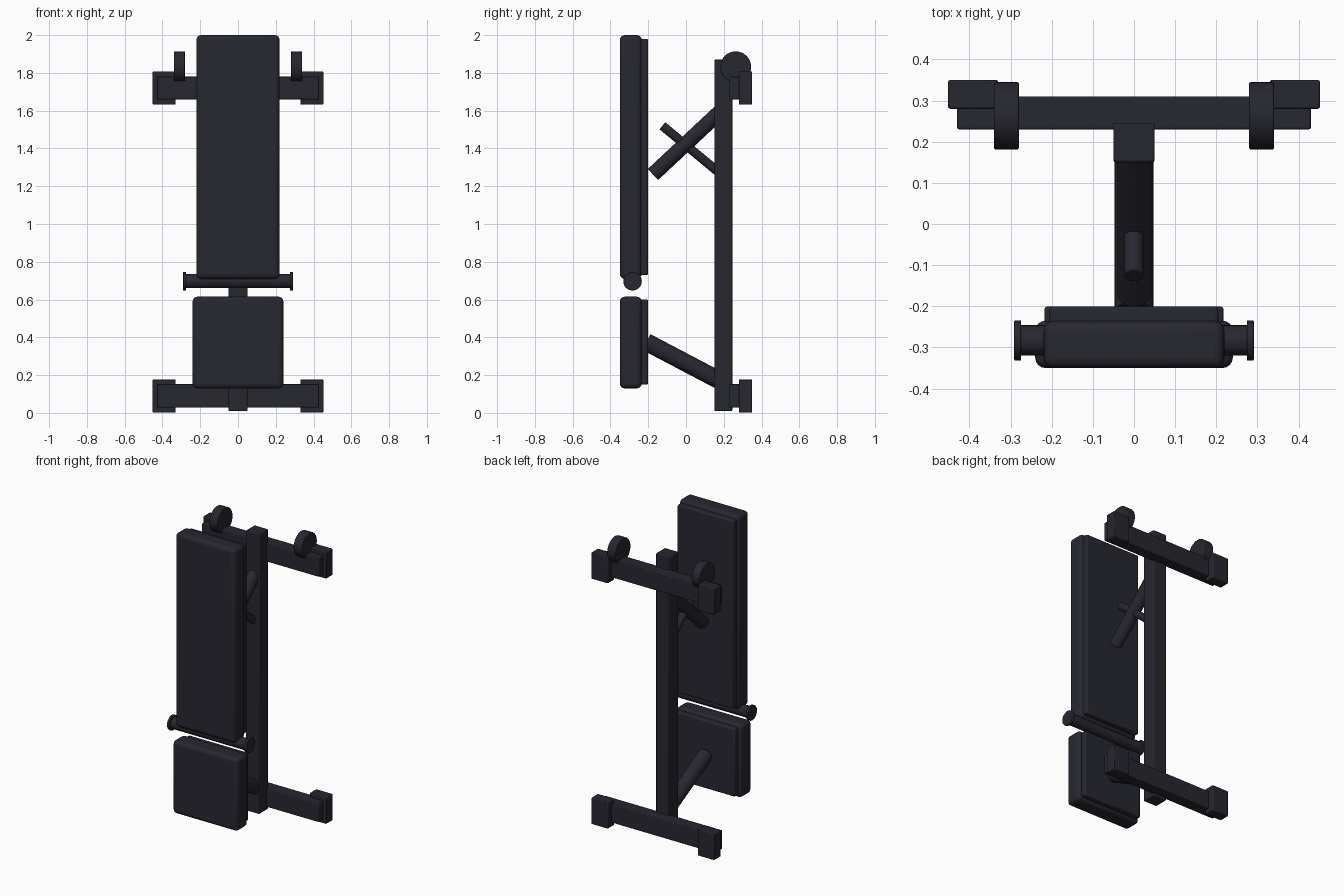
import bpy, math
from mathutils import Vector

if "Cube" in bpy.data.objects:
    bpy.data.objects.remove(bpy.data.objects["Cube"], do_unlink=True)

# One dark finish for frame and upholstery
dark = bpy.data.materials.new("charcoal")
dark.use_nodes = True
colour = (0.02, 0.02, 0.03, 1)
dark.diffuse_color = colour
dark.node_tree.nodes["Principled BSDF"].inputs["Base Color"].default_value = colour


def finish(ob, name, bevel, segments):
    ob.name = name
    ob.data.materials.append(dark)
    if bevel:
        mod = ob.modifiers.new("Rounded edges", "BEVEL")
        mod.width = bevel
        mod.segments = segments
        mod.limit_method = "ANGLE"
    bpy.ops.object.shade_smooth_by_angle(angle=math.radians(40))
    return ob


def box(name, x, y, z, bevel=0.005, segments=2):
    """Box from (min, max) pairs along each axis."""
    bpy.ops.mesh.primitive_cube_add(
        size=1, location=[(a + b) / 2 for a, b in (x, y, z)])
    ob = bpy.context.object
    ob.scale = [b - a for a, b in (x, y, z)]
    bpy.ops.object.transform_apply(location=False, rotation=False, scale=True)
    return finish(ob, name, bevel, segments)


def tube(name, start, end, radius, bevel=0.003):
    """Solid cylinder between two points."""
    a, b = Vector(start), Vector(end)
    bpy.ops.mesh.primitive_cylinder_add(
        vertices=32, radius=radius, depth=(b - a).length, location=(a + b) / 2)
    ob = bpy.context.object
    ob.rotation_euler = (b - a).to_track_quat("Z", "Y").to_euler()
    return finish(ob, name, bevel, 2)


# Upholstered pads with their backing boards
box("back_pad", (-0.22, 0.22), (-0.35, -0.235), (0.71, 2.0), 0.025, 4)
box("back_board", (-0.205, 0.205), (-0.245, -0.2), (0.73, 1.98), 0.008)
box("seat_pad", (-0.24, 0.24), (-0.35, -0.235), (0.13, 0.615), 0.025, 4)
box("seat_board", (-0.218, 0.218), (-0.245, -0.2), (0.15, 0.6), 0.008)

# Main beam and cross feet
box("main_beam", (-0.05, 0.05), (0.15, 0.245), (0.01, 1.87))
for label, z in (("lower", 0.09), ("upper", 1.72)):
    box(label + "_crossbar", (-0.43, 0.43), (0.23, 0.31), (z - 0.062, z + 0.062))
    for side, s in (("left", 1), ("right", -1)):
        box(f"{label}_{side}_foot", sorted((s * 0.33, s * 0.452)),
            (0.28, 0.35), (z - 0.088, z + 0.088))

# Transport wheels
for side, s in (("left", 1), ("right", -1)):
    tube(side + "_wheel", (s * 0.28, 0.263, 1.832), (s * 0.34, 0.263, 1.832), 0.082, 0.004)

# Struts between beam and pads
tube("seat_post", (0, -0.21, 0.375), (0, 0.19, 0.165), 0.047)
tube("back_brace", (0, -0.175, 1.262), (0, 0.19, 1.603), 0.04)
tube("adjustment_rod", (0, -0.125, 1.52), (0, 0.18, 1.268), 0.024)

# Roller between the pads with end flanges
tube("roller", (-0.28, -0.283, 0.697), (0.28, -0.283, 0.697), 0.037)
for side, s in (("left", 1), ("right", -1)):
    tube(side + "_roller_flange", (s * 0.274, -0.283, 0.697),
         (s * 0.291, -0.283, 0.697), 0.049)
